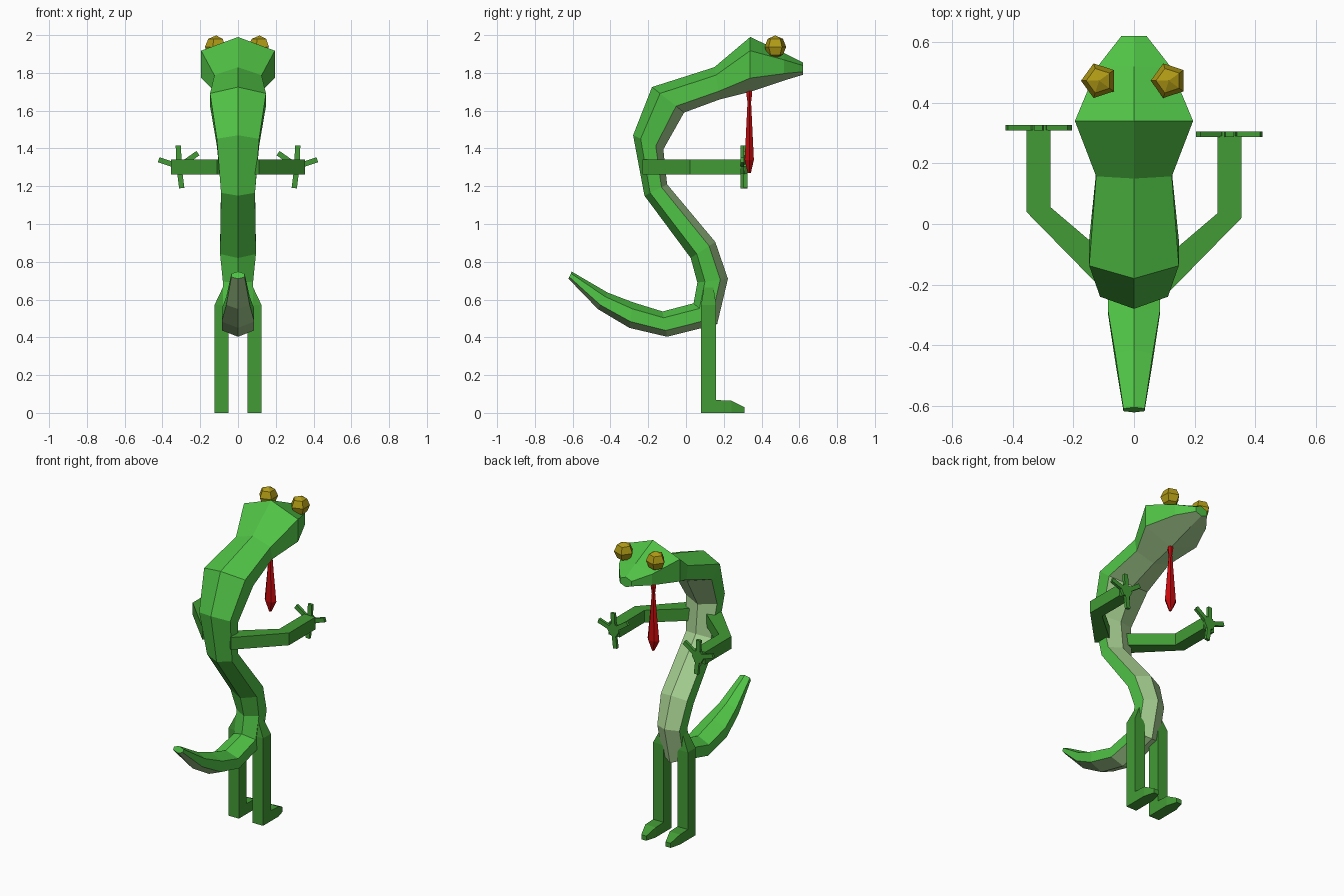
import bpy, bmesh, math
from mathutils import Vector, Matrix

if "Cube" in bpy.data.objects:
    bpy.data.objects.remove(bpy.data.objects["Cube"])


def material(name, rgb):
    m = bpy.data.materials.new(name)
    m.diffuse_color = (*rgb, 1)
    m.use_nodes = True
    m.node_tree.nodes["Principled BSDF"].inputs["Base Color"].default_value = m.diffuse_color
    return m


SKIN = material("bright green", (0.08, 0.54, 0.06))
LIMB = material("leaf green", (0.055, 0.33, 0.036))
BELLY = material("pale green", (0.38, 0.62, 0.28))
GOLD = material("gold", (0.44, 0.33, 0.008))
RED = material("red", (0.56, 0.003, 0.004))


def finish(bm, name, *mats):
    bmesh.ops.recalc_face_normals(bm, faces=bm.faces)
    me = bpy.data.meshes.new(name)
    bm.to_mesh(me)
    bm.free()
    for m in mats:
        me.materials.append(m)
    ob = bpy.data.objects.new(name, me)
    bpy.context.collection.objects.link(ob)
    return ob


def loft(bm, rings, painted=()):
    """Skin equal-sized rings, cap both ends; strips listed in painted get slot 1."""
    vs = [[bm.verts.new(p) for p in r] for r in rings]
    n = len(vs[0])
    for a, b in zip(vs, vs[1:]):
        for i in range(n):
            j = (i + 1) % n
            f = bm.faces.new((a[i], a[j], b[j], b[i]))
            f.material_index = int(i in painted)
    bm.faces.new(vs[0])
    bm.faces.new(vs[-1])


# Body: hexagonal rings from tail tip to snout (back y, z, belly y, z, half width)
spine = [
    (-0.605, 0.748, -0.622, 0.71, 0.035),
    (-0.415, 0.637, -0.467, 0.55, 0.062),
    (-0.28, 0.585, -0.30, 0.45, 0.086),
    (-0.124, 0.537, -0.10, 0.403, 0.085),
    (0.04, 0.58, 0.165, 0.47, 0.078),
    (0.06, 0.69, 0.222, 0.71, 0.08),
    (0.025, 0.82, 0.155, 0.905, 0.095),
    (-0.22, 1.15, -0.10, 1.21, 0.09),
    (-0.28, 1.47, -0.12, 1.395, 0.112),
    (-0.18, 1.725, -0.01, 1.59, 0.148),
    (0.15, 1.83, 0.18, 1.66, 0.125),
    (0.34, 1.99, 0.34, 1.70, 0.195),
    (0.52, 1.905, 0.52, 1.76, 0.12),
    (0.62, 1.855, 0.62, 1.79, 0.042),
]
rings = []
for by, bz, fy, fz, w in spine:
    back, belly = Vector((0, by, bz)), Vector((0, fy, fz))
    hi, lo = back.lerp(belly, 0.25), back.lerp(belly, 0.75)
    x = Vector((w, 0, 0))
    rings.append([back, hi + x, lo + x, belly, lo - x, hi - x])
bm = bmesh.new()
loft(bm, rings, painted=(2, 3))
finish(bm, "body", SKIN, BELLY)

# Tongue: knot and long hanging blade
bm = bmesh.new()
tongue = [(1.72, 0.012, 0.012), (1.69, 0.018, 0.018), (1.645, 0.011, 0.011),
          (1.34, 0.042, 0.028), (1.27, 0.008, 0.01)]
loft(bm, [[(rx * math.cos(k * math.pi / 3), 0.335 + ry * math.sin(k * math.pi / 3), z)
           for k in range(6)] for z, rx, ry in tongue])
finish(bm, "tongue", RED)

for s, side in ((1, "right"), (-1, "left")):
    # Eye: five-sided ball with one corner pointing forward
    bm = bmesh.new()
    bmesh.ops.create_uvsphere(
        bm, u_segments=5, v_segments=4, radius=0.06,
        matrix=Matrix.Translation((s * 0.115, 0.473, 1.938)) @ Matrix.Rotation(math.pi / 2, 4, 'Z'))
    finish(bm, side + "_eye", GOLD)

    # Arm: flat-sided tube, shoulder - elbow - wrist (inner and outer edge)
    dy = 0.0 if s > 0 else 0.02
    edges = [((0.04, -0.165), (0.11, -0.23)), ((0.275, 0.035), (0.355, 0.02)),
             ((0.275, 0.29), (0.355, 0.29))]
    bm = bmesh.new()
    loft(bm, [[(s * i[0], i[1] + dy, 1.262), (s * o[0], o[1] + dy, 1.262),
               (s * o[0], o[1] + dy, 1.342), (s * i[0], i[1] + dy, 1.342)] for i, o in edges])
    finish(bm, side + "_arm", LIMB)

    # Hand: flat palm with four splayed fingers
    y0, y1 = 0.288 + dy, 0.306 + dy
    c = Vector((0.312, 1.305))
    bm = bmesh.new()
    loft(bm, [[(s * (c.x + 0.042 * math.cos(k * math.pi / 3)), y,
                c.y + 0.042 * math.sin(k * math.pi / 3)) for k in range(6)] for y in (y0, y1)])
    for tip in ((0.42, 1.34), (0.316, 1.415), (0.212, 1.375), (0.298, 1.19)):
        t = Vector(tip)
        d = (t - c).normalized()
        n = Vector((-d.y, d.x)) * 0.014
        quad = [c + n, c - n, t - n, t + n]
        loft(bm, [[(s * q.x, y, q.y) for q in quad] for y in (y0, y1)])
    finish(bm, side + "_hand", LIMB)

    # Leg: square post narrowing into the hip
    bm = bmesh.new()
    loft(bm, [[(s * xa, ya, z), (s * xb, ya, z), (s * xb, yb, z), (s * xa, yb, z)]
              for z, xa, xb, ya, yb in ((0, 0.05, 0.125, 0.08, 0.16),
                                        (0.57, 0.05, 0.125, 0.08, 0.16),
                                        (0.665, 0.03, 0.08, 0.095, 0.145))])
    finish(bm, side + "_leg", LIMB)

    # Foot: low wedge with a narrower toe
    bm = bmesh.new()
    loft(bm, [[(s * 0.0875 - w, y, 0), (s * 0.0875 + w, y, 0),
               (s * 0.0875 + w, y, h), (s * 0.0875 - w, y, h)]
              for y, w, h in ((0.1, 0.0375, 0.07), (0.24, 0.0375, 0.065), (0.31, 0.018, 0.03))])
    finish(bm, side + "_foot", LIMB)
